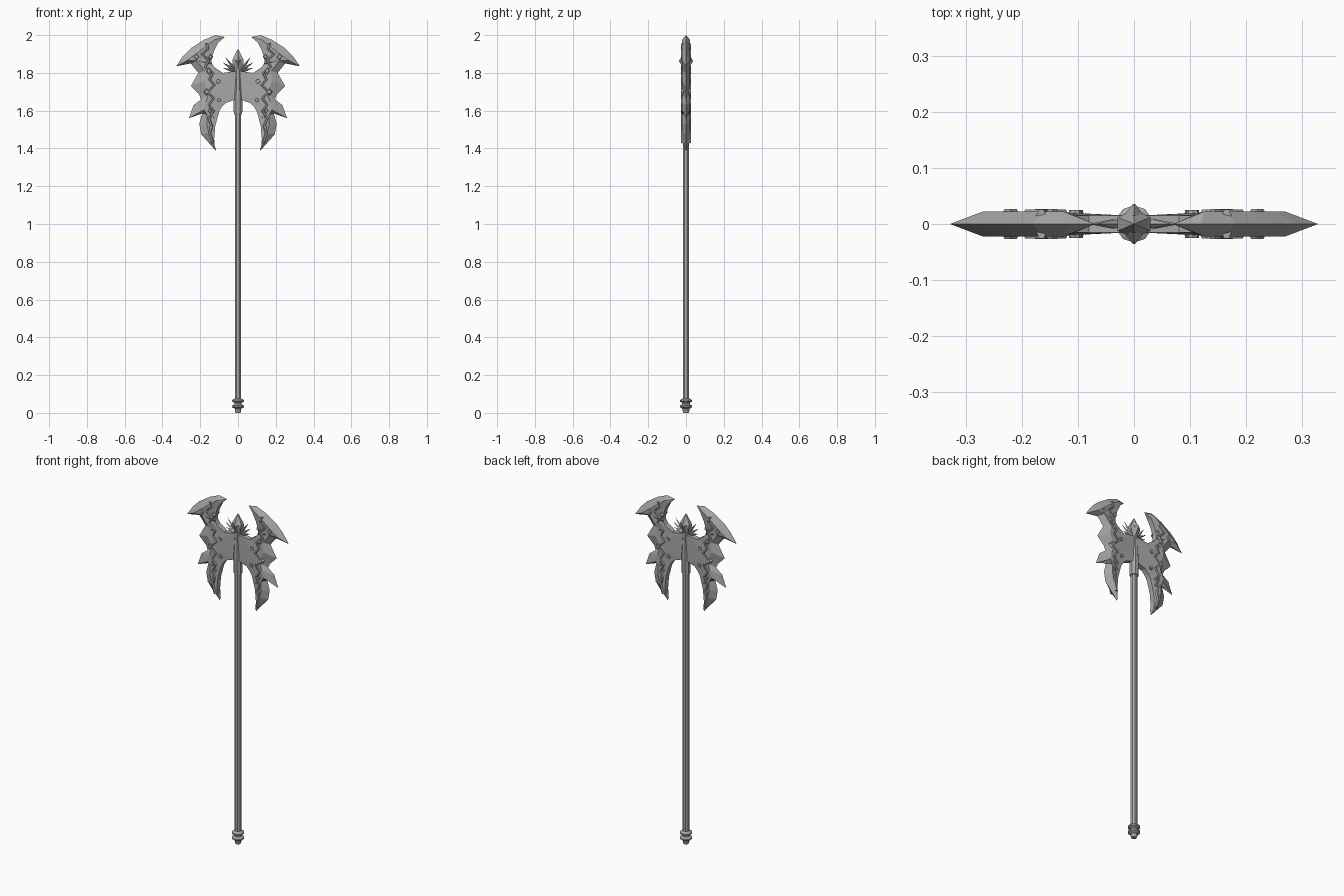
import bpy, bmesh, math
from mathutils import Vector

cube = bpy.data.objects.get("Cube")
if cube:
    bpy.data.objects.remove(cube)

steel = bpy.data.materials.new("grey steel")
steel.use_nodes = True
steel.diffuse_color = (0.4, 0.4, 0.4, 1)
steel.node_tree.nodes["Principled BSDF"].inputs["Base Color"].default_value = (0.4, 0.4, 0.4, 1)


def finish(bm, name, mirror=(False, False)):
    """Turn a bmesh into a flat shaded object, mirrored across x and y if asked."""
    bmesh.ops.remove_doubles(bm, verts=bm.verts, dist=0.0002)
    bmesh.ops.recalc_face_normals(bm, faces=bm.faces)
    mesh = bpy.data.meshes.new(name)
    bm.to_mesh(mesh)
    bm.free()
    mesh.materials.append(steel)
    obj = bpy.data.objects.new(name, mesh)
    bpy.context.collection.objects.link(obj)
    if any(mirror):
        mod = obj.modifiers.new("mirror", 'MIRROR')
        mod.use_axis = (mirror[0], mirror[1], False)
        mod.merge_threshold = 0.0005
    return obj


def loft(bm, rings, closed=True):
    """Skin a list of equally long point rings."""
    rows = [[bm.verts.new(p) for p in ring] for ring in rings]
    n = len(rows[0])
    for a, b in zip(rows, rows[1:]):
        for i in range(n if closed else n - 1):
            j = (i + 1) % n
            bm.faces.new((a[i], a[j], b[j], b[i]))
    if closed:
        bm.faces.new(rows[0])
        bm.faces.new(rows[-1])


def lathe(name, profile, sides, squash=1):
    bm = bmesh.new()
    turn = [math.tau * (i + 0.5) / sides for i in range(sides)]
    loft(bm, [[(r * math.cos(t), r * squash * math.sin(t), z) for t in turn] for r, z in profile])
    return finish(bm, name)


def plate(bm, outline, back, front, bevel=0.8):
    """Raised relief plate facing the front, with a slightly smaller front face."""
    mid = sum((Vector(p) for p in outline), Vector((0, 0))) / len(outline)
    top = [mid + (Vector(p) - mid) * bevel for p in outline]
    loft(bm, [[(x, -back, z) for x, z in outline], [(x, -front, z) for x, z in top]])


# Shaft and ringed pommel
lathe("shaft", [(0.018, 0.05), (0.018, 1.66)], 8)
lathe("pommel", [(0.014, 0), (0.018, 0.012), (0.018, 0.022), (0.033, 0.03), (0.033, 0.038),
                 (0.02, 0.046), (0.02, 0.054), (0.033, 0.06), (0.033, 0.068), (0.018, 0.076)], 10)

# Socket holding the blades
lathe("socket", [(0.024, 1.58), (0.026, 1.66), (0.026, 1.67), (0.018, 1.82)], 8)

# Blade half: each row runs from cutting edge to bevel ridge to inner edge
rows = [
    ((.07, 1.99), (.07, 1.99), (.07, 1.99)),
    ((.12, 2.0), (.125, 1.975), (.105, 1.96)),
    ((.18, 1.975), (.165, 1.945), (.125, 1.92)),
    ((.25, 1.93), (.21, 1.91), (.14, 1.875)),
    ((.29, 1.89), (.25, 1.88), (.14, 1.86)),
    ((.328, 1.835), (.27, 1.865), (.138, 1.85)),
    ((.25, 1.85), (.22, 1.865), (.135, 1.845)),
    ((.21, 1.8), (.175, 1.81), (.125, 1.83)),
    ((.25, 1.73), (.18, 1.755), (.08, 1.8)),
    ((.205, 1.685), (.165, 1.72), (.01, 1.81)),
    ((.195, 1.66), (.155, 1.69), (.01, 1.66)),
    ((.235, 1.63), (.17, 1.645), (.065, 1.64)),
    ((.26, 1.56), (.18, 1.605), (.085, 1.62)),
    ((.19, 1.585), (.165, 1.58), (.1, 1.595)),
    ((.205, 1.53), (.165, 1.53), (.12, 1.52)),
    ((.195, 1.475), (.155, 1.48), (.126, 1.45)),
    ((.155, 1.43), (.14, 1.44), (.124, 1.42)),
    ((.115, 1.385), (.115, 1.385), (.115, 1.385)),
]
bm = bmesh.new()
skin = []
for i, (edge, ridge, inner) in enumerate(rows):
    thick = 0 if i in (0, len(rows) - 1) else 1
    depth = (0, 0.022 * thick, 0.015 * thick, 0)
    skin.append([(x, -y, z) for (x, z), y in zip((edge, ridge, inner, inner), depth)])
loft(bm, skin, closed=False)
bmesh.ops.dissolve_degenerate(bm, dist=0.0001, edges=bm.edges)
finish(bm, "axe_blades", (True, True))

# Zigzag trim down the blade faces
path = [(.165, 1.955), (.16, 1.925), (.19, 1.9), (.155, 1.865), (.175, 1.83), (.135, 1.8),
        (.15, 1.765), (.125, 1.735), (.16, 1.7), (.13, 1.665), (.155, 1.63), (.13, 1.6),
        (.155, 1.56), (.14, 1.52), (.15, 1.48), (.135, 1.43)]
bm = bmesh.new()
section = ((-.009, .014), (-.004, .026), (.004, .026), (.009, .014))
loft(bm, [[(x + dx, -y, z) for dx, y in section] for x, z in path])
finish(bm, "zigzag_trim", (True, True))

# Diamond studs and round rivets on the blades
bm = bmesh.new()
for x, z, s in ((.22, 1.885, .018), (.145, 1.885, .014), (.155, 1.81, .018), (.165, 1.7, .018),
                (.15, 1.6, .013), (.145, 1.51, .012)):
    plate(bm, [(x - s, z), (x, z + s * 1.3), (x + s, z), (x, z - s * 1.3)], .012, .027, .6)
for x, z, s in ((.105, 1.755, .013), (.1, 1.655, .011), (.135, 1.565, .009)):
    ring = [math.tau * i / 8 for i in range(8)]
    plate(bm, [(x + s * math.cos(t), z + s * math.sin(t)) for t in ring], .012, .025)
finish(bm, "blade_studs", (True, True))

# Crystal finial
lathe("crystal", [(.008, 1.8), (.034, 1.855), (.034, 1.87), (.002, 1.925)], 6, 0.72)
bm = bmesh.new()
plate(bm, [(-.018, 1.865), (0, 1.9), (.018, 1.865), (0, 1.825)], .015, .036, .1)
finish(bm, "crystal_facets", (False, True))

# Fan of thin spikes around the crystal
bm = bmesh.new()
for angle, length in ((38, .1), (56, .09), (74, .075)):
    a = math.radians(angle)
    along = Vector((math.sin(a), 0, math.cos(a)))
    side = Vector((along.z, 0, -along.x)) * .008
    base = Vector((.006, 0, 1.805))
    deep = Vector((0, .008, 0))
    mid = base + along * length * .45
    corners = (side, deep, -side, -deep)
    loft(bm, [[base + c * .3 for c in corners], [mid + c for c in corners],
              [base + along * length + c * .04 for c in corners]])
finish(bm, "spike_fan", (True, False))
